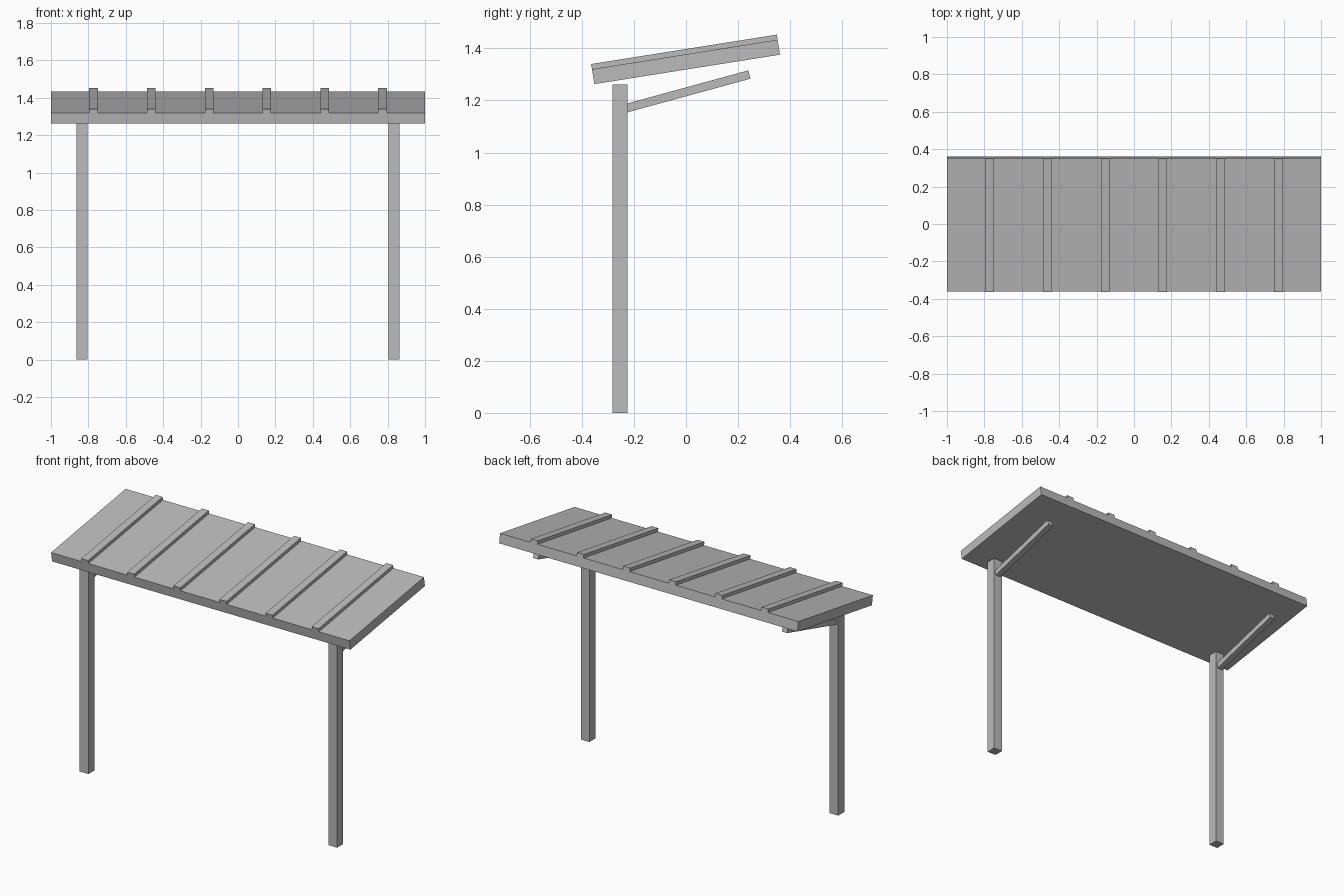
import bpy
import math
from mathutils import Matrix, Vector

if "Cube" in bpy.data.objects:
    bpy.data.objects.remove(bpy.data.objects["Cube"], do_unlink=True)

# Single plain grey finish
grey = bpy.data.materials.new("plain_grey")
grey.use_nodes = True
colour = (0.5, 0.5, 0.5, 1)
grey.diffuse_color = colour
grey.node_tree.nodes["Principled BSDF"].inputs["Base Color"].default_value = colour


def box(name, centre, size, pitch=0.0):
    """Flat-sided beam, tilted about the x axis."""
    bpy.ops.mesh.primitive_cube_add(size=1, location=centre, rotation=(pitch, 0, 0))
    obj = bpy.context.object
    obj.name = name
    obj.data.transform(Matrix.Diagonal((*size, 1)))
    obj.data.materials.append(grey)
    return obj


# Sloping roof slab
pitch = math.radians(9)
roof_centre = Vector((0, 0, 1.348))
length, thickness = 0.722, 0.058
box("roof_panel", roof_centre, (2, length, thickness), pitch)

# Battens running up the slope, resting on the slab
normal = Vector((0, -math.sin(pitch), math.cos(pitch)))
batten_height = 0.02
for i in range(6):
    centre = roof_centre + normal * (thickness + batten_height) / 2
    centre.x = (i - 2.5) * 0.309
    box(f"roof_batten_{i + 1}", centre, (0.046, length, batten_height), pitch)

# Posts with a sloping arm each
for side, sign in (("left", 1), ("right", -1)):
    x = sign * 0.834
    box(f"{side}_post", (x, -0.254, 0.631), (0.058, 0.058, 1.262))
    box(f"{side}_brace", (x, 0, 1.233), (0.035, 0.505, 0.033), math.radians(15.3))
